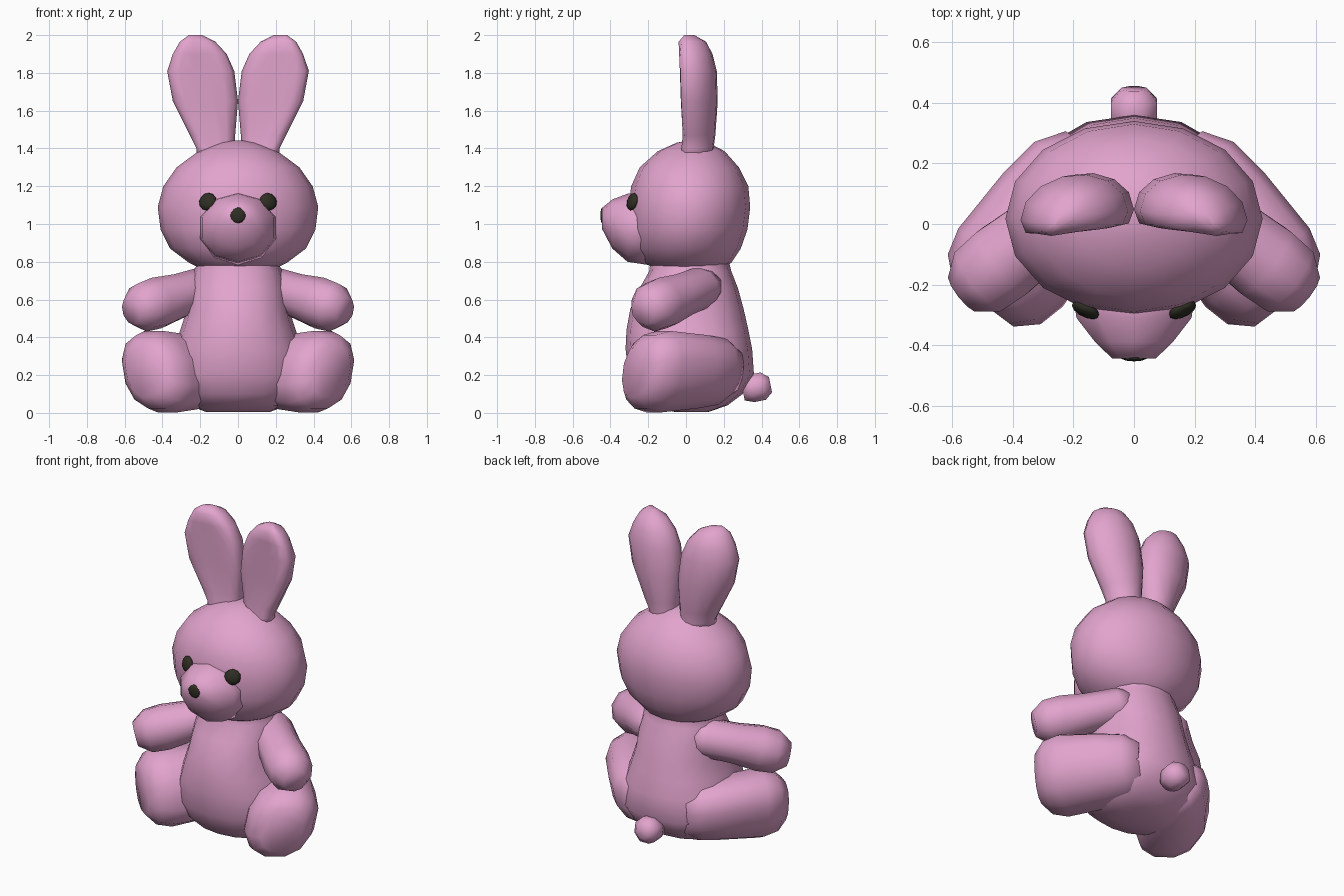
import bpy, bmesh, math
from mathutils import Vector, Matrix

if "Cube" in bpy.data.objects:
    bpy.data.objects.remove(bpy.data.objects["Cube"])


def material(name, rgb):
    m = bpy.data.materials.new(name)
    m.diffuse_color = (*rgb, 1)
    m.use_nodes = True
    m.node_tree.nodes["Principled BSDF"].inputs["Base Color"].default_value = m.diffuse_color
    return m


pink = material("pink plush", (0.76, 0.37, 0.61))
black = material("dark button", (0.028, 0.028, 0.018))


def finish(name, bm, mat):
    bmesh.ops.recalc_face_normals(bm, faces=bm.faces)
    me = bpy.data.meshes.new(name)
    bm.to_mesh(me)
    bm.free()
    me.materials.append(mat)
    for p in me.polygons:
        p.use_smooth = True
    ob = bpy.data.objects.new(name, me)
    bpy.context.collection.objects.link(ob)
    return ob


def skin(name, rings, mat=pink):
    """Bridge a list of closed point rings and cap both ends."""
    bm = bmesh.new()
    vs = [[bm.verts.new(p) for p in r] for r in rings]
    n = len(vs[0])
    for a, b in zip(vs, vs[1:]):
        for i in range(n):
            j = (i + 1) % n
            bm.faces.new((a[i], a[j], b[j], b[i]))
    bm.faces.new(vs[0])
    bm.faces.new(vs[-1])
    return finish(name, bm, mat)


def ring(c, u, v, n, start=0.0, square=2.0):
    """Ellipse; square above 2 gives fuller corners."""
    def f(t):
        return math.copysign(abs(t) ** (2 / square), t)
    c, u, v = Vector(c), Vector(u), Vector(v)
    angles = [start + 2 * math.pi * i / n for i in range(n)]
    return [c + u * f(math.cos(a)) + v * f(math.sin(a)) for a in angles]


def upright(name, rows, n, square=2.0):
    """Stacked ellipses: (z, x radius, front y, back y)."""
    skin(name, [ring((0, (f + b) / 2, z), (rx, 0, 0), (0, (b - f) / 2, 0), n, 0, square)
                for z, rx, f, b in rows])


def limb(name, start, direction, rows, n, square=2.0, shear=0.0):
    """Rings along a direction: (distance, side radius, upright radius)."""
    d = Vector(direction).normalized()
    side = d.cross(Vector((0, 0, 1))).normalized()
    up = side.cross(d) + side * shear
    skin(name, [ring(Vector(start) + d * s, side * a, up * b, n, math.pi / n, square)
                for s, a, b in rows])


def button(name, loc, size, turn=0, lean=0):
    bm = bmesh.new()
    m = (Matrix.Translation(loc) @ Matrix.Rotation(turn, 4, 'Z')
         @ Matrix.Rotation(lean, 4, 'X') @ Matrix.Diagonal((*size, 1)))
    bmesh.ops.create_icosphere(bm, subdivisions=2, radius=1, matrix=m)
    finish(name, bm, black)


# Torso with broad hips, and head
upright("torso", [(0.005, 0.17, -0.06, 0.12), (0.04, 0.26, -0.20, 0.22),
                  (0.10, 0.33, -0.26, 0.30), (0.20, 0.375, -0.305, 0.36),
                  (0.34, 0.34, -0.32, 0.35), (0.44, 0.305, -0.315, 0.33),
                  (0.55, 0.27, -0.295, 0.305), (0.66, 0.26, -0.245, 0.275),
                  (0.75, 0.235, -0.195, 0.24), (0.79, 0.215, -0.19, 0.23),
                  (0.86, 0.23, -0.18, 0.23)], 16, 2.2)
upright("head", [(0.755, 0.18, -0.15, 0.18), (0.795, 0.26, -0.22, 0.24),
                 (0.87, 0.36, -0.275, 0.29), (0.97, 0.41, -0.30, 0.325),
                 (1.09, 0.425, -0.305, 0.34), (1.20, 0.395, -0.29, 0.33),
                 (1.30, 0.325, -0.245, 0.28), (1.385, 0.21, -0.15, 0.205),
                 (1.43, 0.10, -0.05, 0.12), (1.442, 0.03, 0.01, 0.06)], 16)

# Muzzle: (y, centre z, x radius, z radius)
skin("muzzle", [ring((0, y, cz), (rx, 0, 0), (0, 0, rz), 10, math.pi / 2)
                for y, cz, rx, rz in [(-0.18, 0.98, 0.22, 0.20),
                                      (-0.31, 0.98, 0.20, 0.18),
                                      (-0.39, 1.00, 0.135, 0.13),
                                      (-0.445, 1.03, 0.075, 0.055)]])
button("nose", (0, -0.442, 1.045), (0.043, 0.012, 0.043))

# Tail
limb("tail", (0, 0.30, 0.12), (0, 1, 0.2),
     [(0, 0.06, 0.06), (0.05, 0.083, 0.08), (0.11, 0.083, 0.08), (0.15, 0.045, 0.045)], 8)

# Ear rows: z, inner x, outer x, front y, back y, dish depth
ear = [(1.34, 0.01, 0.22, -0.02, 0.15, 0), (1.40, 0.02, 0.22, -0.015, 0.145, 0),
       (1.47, 0.015, 0.255, -0.02, 0.155, 0.012), (1.65, 0.00, 0.345, -0.04, 0.168, 0.022),
       (1.81, 0.02, 0.375, -0.045, 0.163, 0.022), (1.90, 0.06, 0.345, -0.042, 0.14, 0.015),
       (1.965, 0.12, 0.308, -0.03, 0.105, 0), (2.0, 0.19, 0.26, 0.0, 0.04, 0)]

for s, label in ((-1, "left"), (1, "right")):
    # Ear with a rounded back and a dished front
    rings = []
    for z, xi, xo, f, b, dish in ear:
        pts = []
        for i in range(14):
            a = 2 * math.pi * i / 14
            c, k = math.cos(a), math.sin(a)
            mid = f + (b - f) * 0.35
            y = mid + k * (b - mid) if k > 0 else mid + max(k * 1.4, -1) * (mid - f)
            if k < -0.7:
                y += dish
            x = (xi + xo) / 2 + c * (xo - xi) / 2
            pts.append((s * x, y - 0.015 * c, z))
        rings.append(pts)
    skin(label + "_ear", rings)

    # Arm reaching outwards and forwards
    limb(label + "_arm", (s * 0.18, 0.072, 0.66), (s * 0.32, -0.25, -0.10),
         [(-0.07, 0.10, 0.09), (0.0, 0.13, 0.115), (0.18, 0.128, 0.12), (0.33, 0.138, 0.138),
          (0.43, 0.13, 0.13), (0.505, 0.075, 0.075)], 10)

    # Leg with a blunt foot that leans outwards at the top
    limb(label + "_leg", (s * 0.192, 0.144, 0.218), (s * 0.6, -0.8, 0),
         [(-0.11, 0.12, 0.13), (-0.02, 0.18, 0.18), (0.12, 0.20, 0.20), (0.36, 0.208, 0.222),
          (0.45, 0.185, 0.20), (0.51, 0.12, 0.14)], 12, 2.3, -s * 0.2)

    # Eye
    button(label + "_eye", (s * 0.16, -0.284, 1.118), (0.05, 0.022, 0.048), s * 0.45, -0.25)
